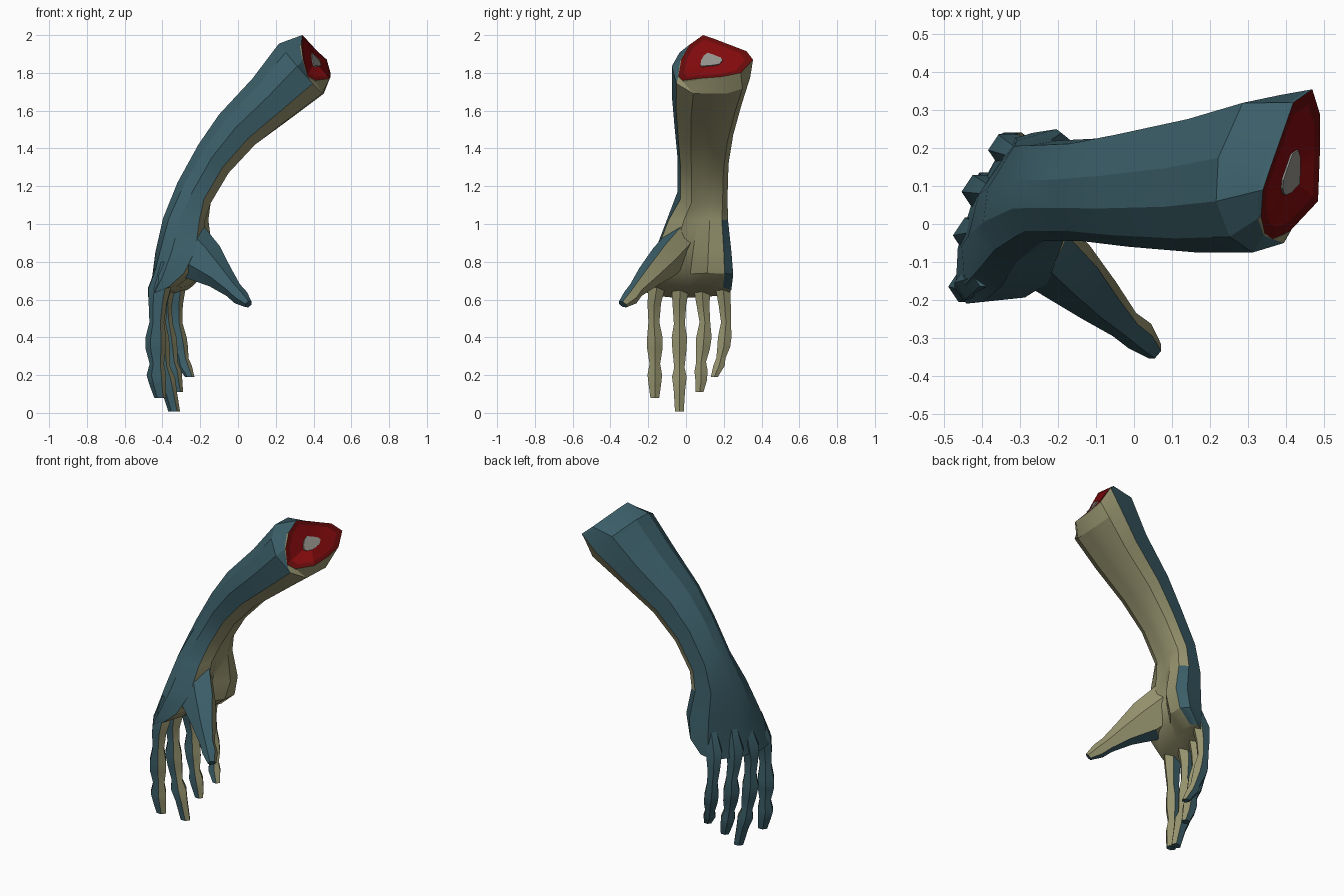
import bpy, bmesh, math
from mathutils import Vector

if "Cube" in bpy.data.objects:
    bpy.data.objects.remove(bpy.data.objects["Cube"])


def material(name, rgb):
    m = bpy.data.materials.new(name)
    m.diffuse_color = (*rgb, 1)
    m.use_nodes = True
    m.node_tree.nodes["Principled BSDF"].inputs["Base Color"].default_value = m.diffuse_color
    return m


TEAL = material("teal_skin", (0.043, 0.110, 0.136))
KHAKI = material("khaki_palm", (0.30, 0.29, 0.155))
RED = material("red_flesh", (0.22, 0.003, 0.004))
DARK = material("dark_red_rim", (0.13, 0.003, 0.003))
BONE = material("grey_bone", (0.29, 0.28, 0.25))


def loft(name, rings, colour, mats, caps=(True, True), angle=28):
    """Skin closed rings of points; colour(column, face) gives the material index."""
    bm = bmesh.new()
    vs = [[bm.verts.new(p) for p in r] for r in rings]
    n = len(rings[0])
    column = {}
    for a, b in zip(vs, vs[1:]):
        for i in range(n):
            j = (i + 1) % n
            column[bm.faces.new((a[i], a[j], b[j], b[i]))] = i
    if caps[0]:
        column[bm.faces.new(vs[0][::-1])] = -1
    if caps[1]:
        column[bm.faces.new(vs[-1])] = -1
    bmesh.ops.recalc_face_normals(bm, faces=bm.faces)
    for f, i in column.items():
        f.material_index = colour(i, f)
    me = bpy.data.meshes.new(name)
    bm.to_mesh(me)
    bm.free()
    ob = bpy.data.objects.new(name, me)
    bpy.context.collection.objects.link(ob)
    for m in mats:
        me.materials.append(m)
    bpy.ops.object.select_all(action='DESELECT')
    ob.select_set(True)
    bpy.context.view_layer.objects.active = ob
    bpy.ops.object.shade_smooth_by_angle(angle=math.radians(angle))
    return ob


# Cross-section of the arm: u across, v from back of the hand to palm
SECTION = [(-1, -.1), (-.8, -.65), (-.35, -1), (.2, -1), (.9, -.5), (1, .35),
           (.8, .8), (.4, 1), (0, 1), (-.45, 1), (-.88, .6)]


def arm_ring(dx, dz, px, pz, y0, y1, shear=0.0, cup=0.0):
    """Ring between a back point (dx, dz) and a palm point (px, pz)."""
    pts = []
    for i, (u, v) in enumerate(SECTION):
        if i == 8:
            v -= cup
        if cup and i == 10:
            u, v = -.95, .82
        s = (v + 1) / 2
        y = (y0 + y1) / 2 + u * (y1 - y0) / 2
        pts.append(Vector((dx + (px - dx) * s + shear * u, y, dz + (pz - dz) * s)))
    return pts


# Uneven outline of the cut end, then forearm, wrist and palm
cut = [Vector(p) for p in (
    (.345, -.025, 1.87), (.335, .02, 1.95), (.34, .09, 2.0), (.36, .15, 1.98),
    (.42, .32, 1.915), (.47, .355, 1.87), (.49, .29, 1.80), (.49, .19, 1.78),
    (.485, .06, 1.77), (.41, -.02, 1.76), (.365, -.04, 1.785))]
arm = [arm_ring(*r) for r in (
    (.22, 1.955, .45, 1.69, -.075, .34, .01),
    (.08, 1.77, .29, 1.57, -.075, .295, .01),
    (-.10, 1.58, .09, 1.42, -.06, .25),
    (-.21, 1.42, -.05, 1.27, -.045, .225),
    (-.32, 1.22, -.145, 1.11, -.045, .22),
    (-.39, 1.03, -.165, 1.02, -.10, .222, .02, .15),
    (-.42, .85, -.155, .86, -.165, .24, .05, .4),
    (-.43, .72, -.20, .74, -.205, .25, .07, .45),
    (-.44, .61, -.29, .67, -.21, .24, .07, .2))]
edge = [a.lerp(b, .1) for a, b in zip(cut, arm[0])]


def arm_colour(i, f):
    if i < 0:
        return int(f.normal.z < 0)
    on_hand = f.calc_center_median().z < 1.0
    return int(i in (6, 7, 8, 9) or (i == 5 and not on_hand))


loft("forearm_and_palm", [edge] + arm, arm_colour, (TEAL, KHAKI), caps=(False, True))
loft("skin_edge", [cut, edge], lambda i, f: int(i == 0 or i > 4), (TEAL, KHAKI),
     caps=(False, False))

# Cut end: dark rim, red flesh and bone, as nested rings
mid = sum(cut, Vector()) / len(cut)
scaled = [[mid + (p - mid) * s for p in cut] for s in (1, .82, .3)]
loft("stump_rim", scaled[:2], lambda i, f: 0, (DARK,), caps=(False, False))
loft("stump_flesh", scaled[1:], lambda i, f: 0, (RED,), caps=(False, False))
bone_out = Vector((.005, 0, .004))
loft("bone", [scaled[2], [p + bone_out for p in scaled[2]]], lambda i, f: 0, (BONE,),
     caps=(False, True))


# Fingers: knobbly hexagonal lofts, each point is x, y, z, half width
def finger(name, path):
    rings = []
    for x, y, z, r in path:
        rings.append([Vector((x + 1.3 * r * math.cos(a), y + 1.12 * r * math.sin(a), z))
                      for a in (math.radians(60 * k) for k in range(6))])
    loft(name, rings, lambda i, f: int(f.normal.x > .35), (TEAL, KHAKI))


finger("index_finger", [
    (-.39, -.14, .80, .025), (-.415, -.155, .66, .045), (-.425, -.168, .58, .037),
    (-.43, -.17, .48, .030), (-.435, -.165, .40, .042), (-.435, -.165, .34, .042),
    (-.43, -.165, .26, .029), (-.432, -.165, .20, .040), (-.425, -.165, .15, .034),
    (-.412, -.165, .08, .024)])
finger("middle_finger", [
    (-.39, -.02, .80, .025), (-.415, -.03, .66, .048), (-.425, -.035, .57, .037),
    (-.42, -.035, .47, .030), (-.42, -.035, .40, .042), (-.41, -.035, .33, .038),
    (-.395, -.035, .24, .028), (-.385, -.035, .19, .040), (-.365, -.035, .12, .031),
    (-.338, -.035, .008, .024)])
finger("ring_finger", [
    (-.37, .08, .80, .025), (-.395, .085, .66, .046), (-.395, .09, .57, .035),
    (-.385, .10, .48, .029), (-.38, .095, .40, .042), (-.37, .09, .34, .038),
    (-.355, .08, .27, .027), (-.345, .08, .22, .036), (-.335, .08, .17, .031),
    (-.318, .072, .11, .021)])
finger("little_finger", [
    (-.30, .18, .80, .025), (-.33, .195, .67, .042), (-.335, .205, .57, .033),
    (-.33, .212, .48, .027), (-.32, .205, .40, .037), (-.31, .20, .35, .035),
    (-.295, .185, .29, .025), (-.285, .175, .25, .031), (-.255, .15, .19, .019)])

# Thumb: wide at the web, tapering outwards; centre, half width, half thickness
thumb = [((-.29, -.02, .90), .14, .085), ((-.19, -.115, .80), .125, .082),
         ((-.095, -.20, .72), .075, .064), ((-.025, -.265, .65), .047, .042),
         ((.015, -.295, .61), .044, .044), ((.055, -.335, .575), .022, .026)]
along = Vector((.32, -.31, -.36)).normalized()
wide = Vector((.36, 0, .32)).normalized()
thick = along.cross(wide).normalized()
rings = [[Vector(c) + wide * w * math.cos(a) + thick * t * math.sin(a)
          for a in (math.radians(60 * k) for k in range(6))] for c, w, t in thumb]
loft("thumb", rings, lambda i, f: int(f.normal.dot(Vector((.6, .8, -.1))) > .3),
     (TEAL, KHAKI))
